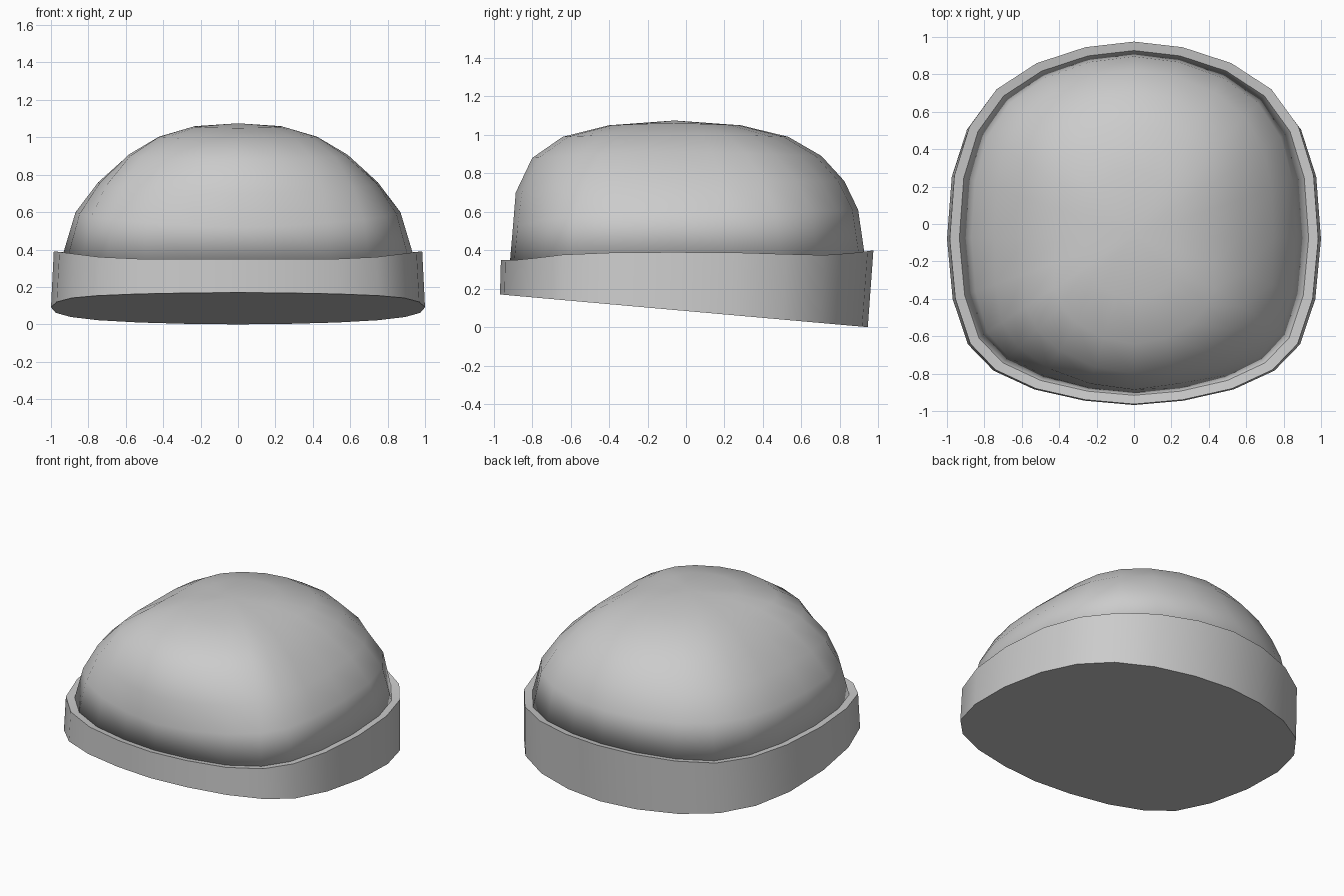
import bpy, bmesh, math
from mathutils import Vector

if "Cube" in bpy.data.objects:
    bpy.data.objects.remove(bpy.data.objects["Cube"])

# Right half of the rim outline, back to front: x, y, rim height
HALF = [(0, .975, .40), (.26, .945, .395), (.52, .86, .385), (.735, .72, .375),
        (.88, .52, .38), (.96, .26, .388), (.985, -.08, .39), (.955, -.40, .387),
        (.875, -.64, .377), (.74, -.78, .36), (.525, -.88, .35), (.26, -.94, .35),
        (0, -.963, .35)]
OUTLINE = HALF + [(-x, y, z) for x, y, z in HALF[-2:0:-1]]
CY = -.06  # dome apex position along y

# Dome profiles from rim to apex: distance fraction, height
SIDE = [(1, .39), (.93, .60), (.80, .76), (.62, .91), (.44, 1.005), (.24, 1.06)]
FRONT = [(1, .35), (.982, .52), (.965, .70), (.865, .88), (.68, .99), (.40, 1.05)]
BACK = [(1, .39), (.968, .61), (.895, .76), (.775, .89), (.60, .99), (.35, 1.05)]


def inner(x, y):
    return x * .948, y * .951


def bottom(x, y, s=1.0):
    x, y = x * 1.015 * s, y * (.97 if y > 0 else 1.005) * s
    return x, y, .17 * (.945 - y) / 1.913


def loft(name, rings, apex=None, caps=()):
    bm = bmesh.new()
    rows = [[bm.verts.new(p) for p in ring] for ring in rings]
    n = len(rows[0])
    for a, b in zip(rows, rows[1:]):
        for i in range(n):
            j = (i + 1) % n
            bm.faces.new((a[i], a[j], b[j], b[i]))
    if apex:
        tip = bm.verts.new(apex)
        for i in range(n):
            bm.faces.new((rows[-1][i], rows[-1][(i + 1) % n], tip))
    for k in caps:
        bm.faces.new(rows[k])
    bmesh.ops.recalc_face_normals(bm, faces=bm.faces)
    # an open dome must point upward
    if apex:
        bm.normal_update()
        if sum(f.normal.z for f in bm.faces) < 0:
            bmesh.ops.reverse_faces(bm, faces=bm.faces)
    me = bpy.data.meshes.new(name)
    bm.to_mesh(me)
    bm.free()
    ob = bpy.data.objects.new(name, me)
    bpy.context.collection.objects.link(ob)
    bpy.context.view_layer.objects.active = ob
    ob.select_set(True)
    bpy.ops.object.shade_smooth_by_angle(angle=math.radians(40))
    ob.select_set(False)
    return ob


# Slanted base band: outer wall, rim, inner wall, floor
loft("base_band", [
    [bottom(x, y) for x, y, z in OUTLINE],
    [(x, y, z) for x, y, z in OUTLINE],
    [(*inner(x, y), z - .008) for x, y, z in OUTLINE],
    [(p[0], p[1], p[2] + .02) for p in (bottom(x, y, .96) for x, y, z in OUTLINE)],
], caps=(0, 3))

# Rounded dome sitting inside the rim
rings = []
for k in range(len(SIDE)):
    ring = []
    for x, y, z in OUTLINE:
        px, py = inner(x, y)
        d = Vector((px, py - CY))
        w = d.y ** 2 / d.length_squared
        end = BACK if d.y > 0 else FRONT
        f = SIDE[k][0] * (1 - w) + end[k][0] * w
        h = SIDE[k][1] * (1 - w) + end[k][1] * w
        ring.append((d.x * f, CY + d.y * f, z - .008 if k == 0 else h))
    rings.append(ring)
dome = loft("dome", rings, apex=(0, CY, 1.075))
shell = dome.modifiers.new("shell", 'SOLIDIFY')
shell.thickness = .022
shell.offset = -1
